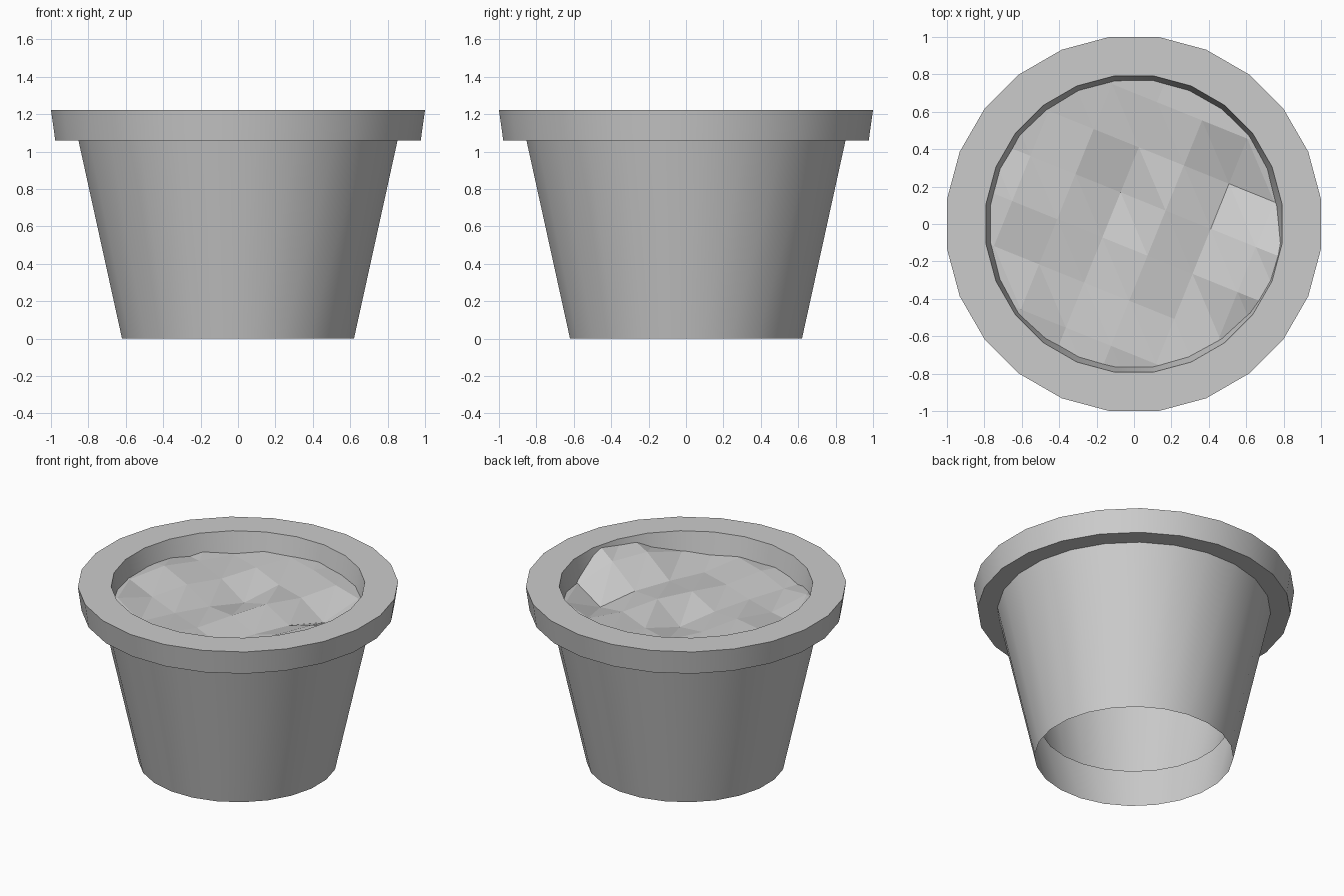
import bpy, bmesh, random
from math import cos, sin, tau, radians
from mathutils import Vector, Matrix

if "Cube" in bpy.data.objects:
    bpy.data.objects.remove(bpy.data.objects["Cube"])

SIDES = 24
FIT = 1 / cos(tau / SIDES / 2)   # flats touch the measured widths


def finish(bm, name):
    mesh = bpy.data.meshes.new(name)
    bm.to_mesh(mesh)
    bm.free()
    obj = bpy.data.objects.new(name, mesh)
    bpy.context.collection.objects.link(obj)
    return obj


# Pot: one lathed profile from the open foot, over the rim, down the open inner wall
profile = [(0.62, 0), (0.853, 1.06), (0.977, 1.06), (1.0, 1.222),
           (0.792, 1.222), (0.588, 0.23)]
bm = bmesh.new()
rings = []
for r, z in profile:
    angles = [tau * (i + 0.5) / SIDES for i in range(SIDES)]
    rings.append([bm.verts.new((r * FIT * cos(a), r * FIT * sin(a), z)) for a in angles])
for low, high in zip(rings, rings[1:]):
    for i in range(SIDES):
        j = (i + 1) % SIDES
        bm.faces.new((low[i], low[j], high[j], high[i]))
pot = finish(bm, "pot")
bpy.context.view_layer.objects.active = pot
pot.select_set(True)
bpy.ops.object.shade_smooth_by_angle(angle=radians(30))

# Soil: turned grid with rough heights, trimmed to the inside of the pot
lumps = [(-0.17, -0.06, 1.05), (-0.03, -0.41, 1.07), (0.31, -0.27, 1.06),
         (-0.06, 0.17, 1.01), (0.26, 0.32, 1.08), (0.50, 0.22, 1.01),
         (-0.26, -0.31, 1.07), (-0.60, -0.44, 1.14), (0.55, -0.37, 1.16),
         (0.11, -0.75, 1.09), (0.65, -0.12, 1.16), (0.89, -0.22, 1.25),
         (0.80, -0.46, 1.20), (-0.66, 0.13, 1.13), (0.07, -0.17, 1.09)]
random.seed(3)
bm = bmesh.new()
bmesh.ops.create_grid(bm, x_segments=7, y_segments=7, size=0.91)
bmesh.ops.triangulate(bm, faces=bm.faces[:])
bmesh.ops.rotate(bm, verts=bm.verts[:], matrix=Matrix.Rotation(radians(-22), 3, 'Z'))
for v in bm.verts:
    v.co.z = 1.08 + random.uniform(-0.03, 0.03)
    for x, y, z in lumps:
        if (v.co.xy - Vector((x, y))).length < 0.08:
            v.co.z = z
for i in range(SIDES):
    n = Vector((cos(tau * i / SIDES), sin(tau * i / SIDES), 0))
    bmesh.ops.bisect_plane(bm, geom=bm.verts[:] + bm.edges[:] + bm.faces[:],
                           plane_co=n * 0.79, plane_no=n, clear_outer=True)
finish(bm, "soil")
